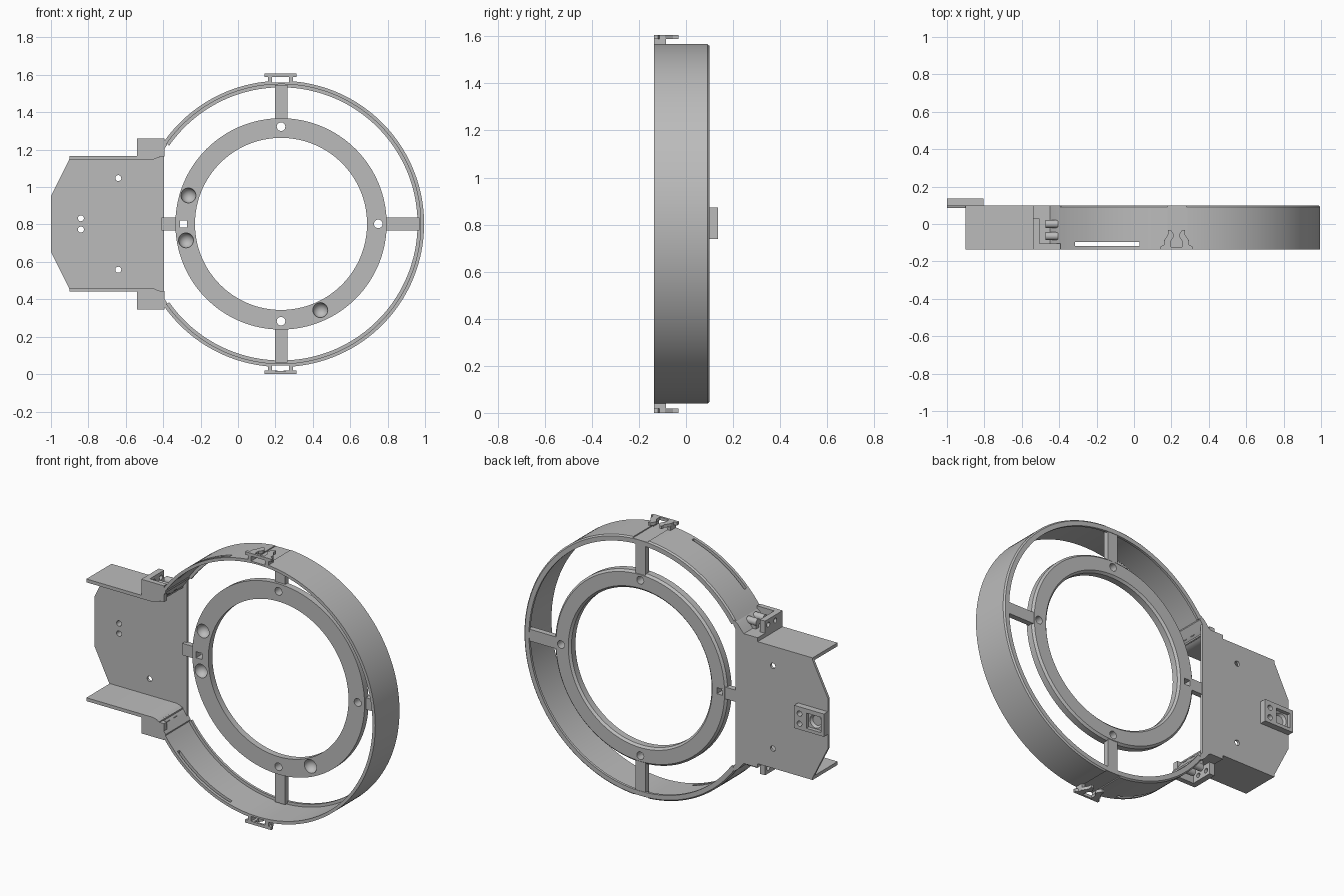
import bpy, bmesh, math
from mathutils import Matrix, Vector

cube = bpy.data.objects.get("Cube")
if cube:
    bpy.data.objects.remove(cube, do_unlink=True)

CX, CZ = 0.23, 0.803          # ring axis
FRONT, BACK = -0.135, 0.10    # depth limits

grey = bpy.data.materials.new("matte grey")
grey.use_nodes = True
grey.diffuse_color = (0.5, 0.5, 0.5, 1)
bsdf = next(n for n in grey.node_tree.nodes if n.type == 'BSDF_PRINCIPLED')
bsdf.inputs["Base Color"].default_value = grey.diffuse_color


def finish(name, bm):
    bmesh.ops.recalc_face_normals(bm, faces=bm.faces)
    mesh = bpy.data.meshes.new(name)
    bm.to_mesh(mesh)
    bm.free()
    obj = bpy.data.objects.new(name, mesh)
    bpy.context.collection.objects.link(obj)
    mesh.materials.append(grey)
    return obj


def prism(name, outline, lo, hi, axis='y'):
    """Extrude an outline: (x, z) along y, or (x, y) along z."""
    bm = bmesh.new()
    place = (lambda a, b, t: (a, t, b)) if axis == 'y' else (lambda a, b, t: (a, b, t))
    low = [bm.verts.new(place(a, b, lo)) for a, b in outline]
    high = [bm.verts.new(place(a, b, hi)) for a, b in outline]
    bm.faces.new(low)
    bm.faces.new(high)
    for i in range(len(low)):
        j = (i + 1) % len(low)
        bm.faces.new((low[i], low[j], high[j], high[i]))
    return finish(name, bm)


def box(name, x, y, z):
    return prism(name, [(x[0], z[0]), (x[1], z[0]), (x[1], z[1]), (x[0], z[1])], *y)


def lathe(name, profile, half_angle, steps):
    """Sweep an (r, y) profile around the ring axis, centred on +x."""
    bm = bmesh.new()
    full = half_angle >= math.pi
    rows = []
    for i in range(steps if full else steps + 1):
        a = -half_angle + 2 * half_angle * i / steps
        rows.append([bm.verts.new((CX + r * math.cos(a), y, CZ + r * math.sin(a)))
                     for r, y in profile])
    n = len(profile)
    for i in range(steps):
        p, q = rows[i], rows[(i + 1) % len(rows)]
        for k in range(n):
            m = (k + 1) % n
            bm.faces.new((p[k], p[m], q[m], q[k]))
    if not full:
        bm.faces.new(rows[0])
        bm.faces.new(rows[-1])
    return finish(name, bm)


def cylinder(name, center, radius, length, axis):
    bm = bmesh.new()
    turn = Vector((0, 0, 1)).rotation_difference(Vector(axis)).to_matrix().to_4x4()
    bmesh.ops.create_cone(bm, cap_ends=True, segments=24, radius1=radius, radius2=radius,
                          depth=length, matrix=Matrix.Translation(center) @ turn)
    return finish(name, bm)


def ball(name, center, radius):
    bm = bmesh.new()
    bmesh.ops.create_uvsphere(bm, u_segments=24, v_segments=16, radius=radius,
                              matrix=Matrix.Translation(center))
    return finish(name, bm)


def activate(obj):
    bpy.ops.object.select_all(action='DESELECT')
    obj.select_set(True)
    bpy.context.view_layer.objects.active = obj


def cut(target, cutters):
    activate(target)
    for c in cutters:
        mod = target.modifiers.new("cut", 'BOOLEAN')
        mod.operation, mod.solver, mod.object = 'DIFFERENCE', 'EXACT', c
        bpy.ops.object.modifier_apply(modifier=mod.name)
        bpy.data.objects.remove(c, do_unlink=True)


def smooth(obj):
    activate(obj)
    bpy.ops.object.shade_smooth_by_angle(angle=math.radians(30))


def hole(x, z, r):
    return cylinder("hole", (x, 0.08, z), r, 0.3, (0, 1, 0))


# Outer hoop: thin wall with an inward lip at the back, open towards the plate
hoop = lathe("outer_hoop", [(0.765, FRONT), (0.765, 0.092), (0.757, BACK), (0.73, BACK),
                            (0.73, 0.085), (0.747, 0.085), (0.747, FRONT)],
             math.radians(145), 128)
cutters = [box("slot", (-0.315, 0.03), (-0.117, -0.097), (-0.1, 1.8))]
for s in (1, -1):
    cutters.append(box("channel", (0.18, 0.28), (-0.2, 0.2),
                       sorted((CZ + s * 0.757, CZ + s * 0.9))))
    for y in (0.0, -0.065):
        cutters.append(cylinder("hole", (-0.4, y, CZ + s * 0.405), 0.012, 0.24, (1, 0, 0)))
cut(hoop, cutters)
smooth(hoop)

# Inner ring with through holes and round front dimples
ring = lathe("inner_ring", [(0.46, 0.05), (0.565, 0.05), (0.565, 0.088), (0.553, BACK),
                            (0.472, BACK), (0.46, 0.088)], math.pi, 128)
cutters = [hole(CX, CZ + 0.52, 0.023), hole(CX, CZ - 0.52, 0.023), hole(CX + 0.52, CZ, 0.023),
           box("square_hole", (-0.31, -0.272), (0, 0.2), (CZ - 0.018, CZ + 0.018))]
cutters += [ball("dimple", (x, 0.05, z), 0.04)
            for x, z in ((-0.265, 0.955), (-0.278, 0.715), (0.44, 0.342))]
cut(ring, cutters)
smooth(ring)

# Spokes
for s, side in ((1, "upper"), (-1, "lower")):
    box(side + "_spoke", (0.198, 0.264), (0.065, 0.098), sorted((CZ + s * 0.555, CZ + s * 0.742)))
box("left_spoke", (0.785, 0.97), (0.065, 0.098), (CZ - 0.035, CZ + 0.035))
box("right_spoke", (-0.41, -0.325), (0.065, 0.098), (CZ - 0.035, CZ + 0.035))

# Mounting plate
half = [(-1, 0.15), (-0.9, 0.35), (-0.46, 0.35), (-0.42, 0.38), (-0.395, 0.415)]
plate = prism("mounting_plate", [(x, CZ + h) for x, h in half]
              + [(x, CZ - h) for x, h in reversed(half)], 0.085, BACK)
cut(plate, [hole(-0.64, CZ + 0.245, 0.016), hole(-0.64, CZ - 0.245, 0.016),
            hole(-0.84, CZ + 0.03, 0.016), hole(-0.84, CZ - 0.03, 0.016)])

# Connector box behind the plate, with a pocket and two screw holes
socket = box("rear_socket", (-1, -0.805), (BACK - 0.002, 0.137), (CZ - 0.065, CZ + 0.07))
cut(socket, [hole(-0.84, CZ + 0.03, 0.016), hole(-0.84, CZ - 0.03, 0.016),
             box("pocket", (-0.98, -0.885), (0.115, 0.2), (CZ - 0.045, CZ + 0.045)),
             ball("bowl", (-0.932, 0.13, CZ), 0.042)])

flange_outline = [(-0.9, 0.342), (-0.465, 0.342), (-0.44, 0.348), (-0.42, 0.364), (-0.405, 0.385),
                  (-0.38, 0.421), (-0.385, 0.448), (-0.41, 0.43), (-0.44, 0.395), (-0.47, 0.362),
                  (-0.9, 0.362)]
prong_outline = [(0.085, FRONT), (0.085, -0.12), (0.067, -0.112), (0.067, -0.09), (0.045, -0.055),
                 (0.045, -0.032), (0.03, -0.032), (0.015, -0.055), (0.015, -0.07),
                 (0.03, -0.09), (0.03, FRONT)]

for s, side in ((1, "upper"), (-1, "lower")):
    def span(a, b):
        return sorted((CZ + s * a, CZ + s * b))

    # Flange running forward from the plate and sweeping into the hoop
    flange = prism(side + "_flange", [(x, CZ + s * h) for x, h in flange_outline], FRONT, BACK)
    smooth(flange)

    # Sensor bracket: floor, drilled side wall, front wall and two pins
    box(side + "_bracket_floor", (-0.54, -0.42), (FRONT, BACK), span(0.355, 0.385))
    wall = box(side + "_bracket_side", (-0.54, -0.505), (FRONT, 0.03), span(0.36, 0.457))
    cut(wall, [cylinder("hole", (-0.52, y, CZ + s * 0.425), 0.014, 0.1, (1, 0, 0))
               for y in (0.0, -0.065)])
    box(side + "_bracket_front", (-0.54, -0.392), (FRONT, -0.105), span(0.36, 0.457))
    for y, end in ((0.0, "rear"), (-0.065, "front")):
        pin = cylinder(f"{side}_{end}_pin", (-0.44, y, CZ + s * 0.42), 0.021, 0.065, (1, 0, 0))
        smooth(pin)
        box(f"{side}_{end}_pin_support", (-0.47, -0.41), (y - 0.015, y + 0.015), span(0.375, 0.42))

    # Cable clip: two hooked prongs on posts joined by a front bar
    for m, hand in ((1, "left"), (-1, "right")):
        prism(f"{side}_{hand}_clip_prong", [(CX - 0.003 + m * x, y) for x, y in prong_outline],
              *span(0.785, 0.803), axis='z')
        edge = CX - 0.003
        box(f"{side}_{hand}_clip_post", sorted((edge + m * 0.046, edge + m * 0.066)),
            (FRONT, -0.085), span(0.755, 0.787))
    box(side + "_clip_bar", (0.142, 0.312), (FRONT, -0.122), span(0.786, 0.803))
